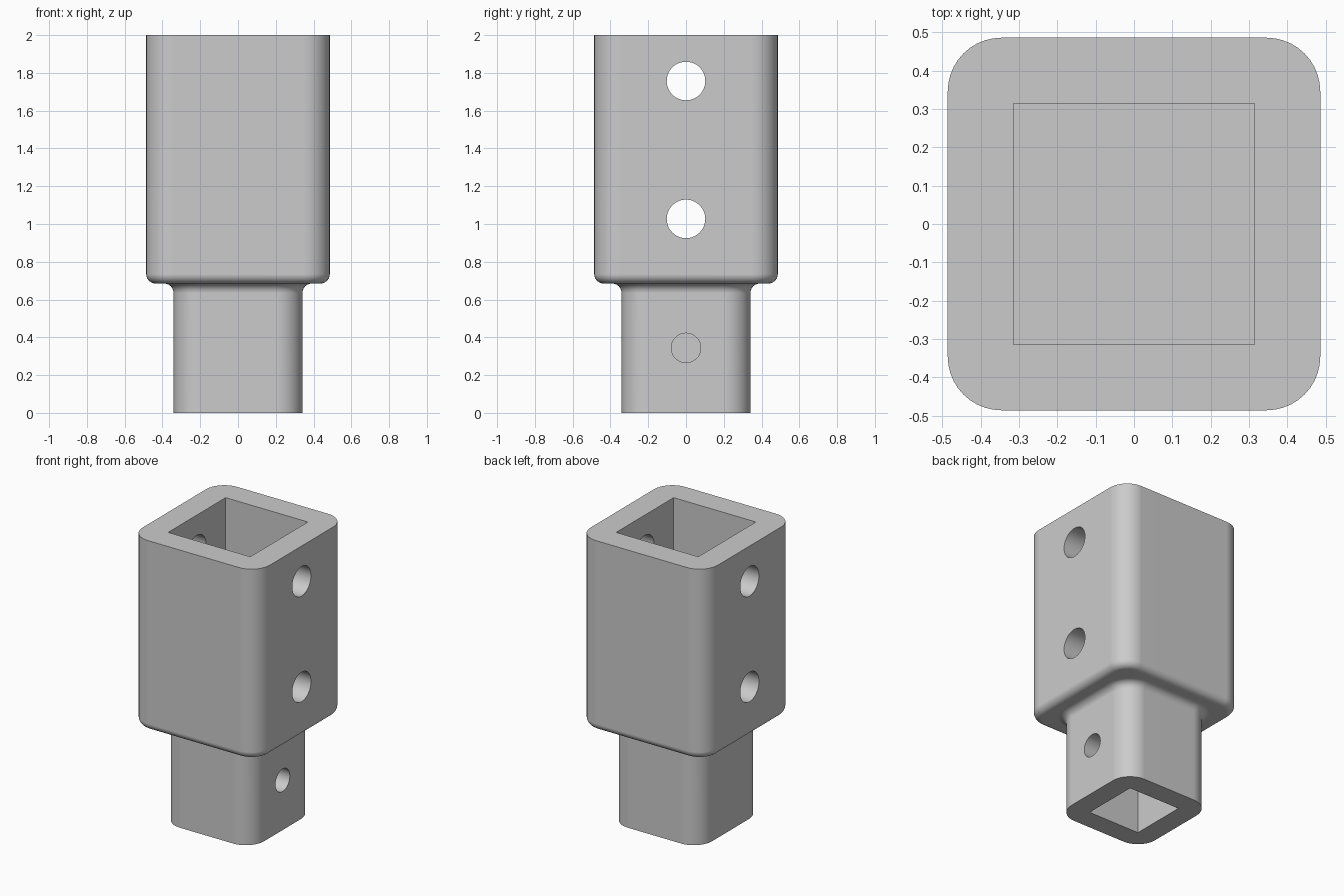
import bpy, bmesh, math

cube = bpy.data.objects.get("Cube")
if cube:
    bpy.data.objects.remove(cube, do_unlink=True)

GREY = (0.6, 0.6, 0.6, 1)
mat = bpy.data.materials.new("grey")
mat.use_nodes = True
mat.diffuse_color = GREY
mat.node_tree.nodes["Principled BSDF"].inputs["Base Color"].default_value = GREY

HEIGHT, STEP = 2.0, 0.685        # overall height, underside of the socket
UPPER, LOWER = 0.486, 0.341      # half widths of socket and spigot
CORNER, FILLET = 0.14, 0.05
ARC = 10                         # segments per rounded corner


def ring(half, radius, z):
    """Rounded square outline at height z."""
    points = []
    for q in range(4):
        mid = math.pi / 4 + q * math.pi / 2
        cx = math.copysign(half - radius, math.cos(mid))
        cy = math.copysign(half - radius, math.sin(mid))
        for i in range(ARC + 1):
            a = (q + i / ARC) * math.pi / 2
            points.append((cx + radius * math.cos(a), cy + radius * math.sin(a), z))
    return points


def finish(bm, name):
    bmesh.ops.recalc_face_normals(bm, faces=bm.faces)
    mesh = bpy.data.meshes.new(name)
    bm.to_mesh(mesh)
    bm.free()
    mesh.materials.append(mat)
    obj = bpy.data.objects.new(name, mesh)
    bpy.context.collection.objects.link(obj)
    return obj


def loft(name, outlines):
    bm = bmesh.new()
    loops = [[bm.verts.new(p) for p in outline] for outline in outlines]
    n = len(loops[0])
    for low, high in zip(loops, loops[1:]):
        for i in range(n):
            j = (i + 1) % n
            bm.faces.new((low[i], low[j], high[j], high[i]))
    bm.faces.new(loops[0])
    bm.faces.new(loops[-1])
    return finish(bm, name)


def box(name, half, z0, z1):
    bm = bmesh.new()
    bmesh.ops.create_cube(bm, size=1)
    for v in bm.verts:
        v.co = (v.co.x * 2 * half, v.co.y * 2 * half, z1 if v.co.z > 0 else z0)
    return finish(bm, name)


def bore(name, radius, x0, x1, z):
    """Cylinder along x."""
    bm = bmesh.new()
    bmesh.ops.create_cone(bm, cap_ends=True, segments=48, radius1=radius,
                          radius2=radius, depth=1)
    for v in bm.verts:
        v.co = (x1 if v.co.z > 0 else x0, v.co.x, z + v.co.y)
    return finish(bm, name)


# Outer body: spigot, concave fillet, shelf, rounded lower edge, socket
steps = [i / 6 * math.pi / 2 for i in range(7)]
outlines = [ring(LOWER, CORNER, 0)]
for a in steps:
    grow = FILLET * (1 - math.cos(a))
    outlines.append(ring(LOWER + grow, CORNER + grow,
                         STEP - FILLET + FILLET * math.sin(a)))
for a in steps:
    shrink = FILLET * (1 - math.sin(a))
    outlines.append(ring(UPPER - shrink, CORNER - shrink,
                         STEP + FILLET * (1 - math.cos(a))))
outlines.append(ring(UPPER, CORNER, HEIGHT))
body = loft("tube_adapter", outlines)

# Square socket, square pocket below it and the pin holes
cutters = [
    box("socket_cutter", 0.314, 0.79, HEIGHT + 0.2),
    box("pocket_cutter", 0.197, -0.2, STEP),
    bore("upper_hole_cutter", 0.102, -0.7, 0.7, 1.757),
    bore("middle_hole_cutter", 0.102, -0.7, 0.7, 1.027),
    bore("spigot_hole_cutter", 0.078, 0, 0.7, 0.344),
]
bpy.ops.object.select_all(action="DESELECT")
bpy.context.view_layer.objects.active = body
body.select_set(True)
for cutter in cutters:
    cutter.hide_render = True
    mod = body.modifiers.new(cutter.name, "BOOLEAN")
    mod.operation, mod.solver, mod.object = "DIFFERENCE", "EXACT", cutter
    bpy.ops.object.modifier_apply(modifier=mod.name)
    bpy.data.objects.remove(cutter, do_unlink=True)

# Smooth rounds, flat walls
bpy.ops.object.shade_smooth_by_angle(angle=math.radians(35))
weighted = body.modifiers.new("flat_walls", "WEIGHTED_NORMAL")
weighted.keep_sharp = True
